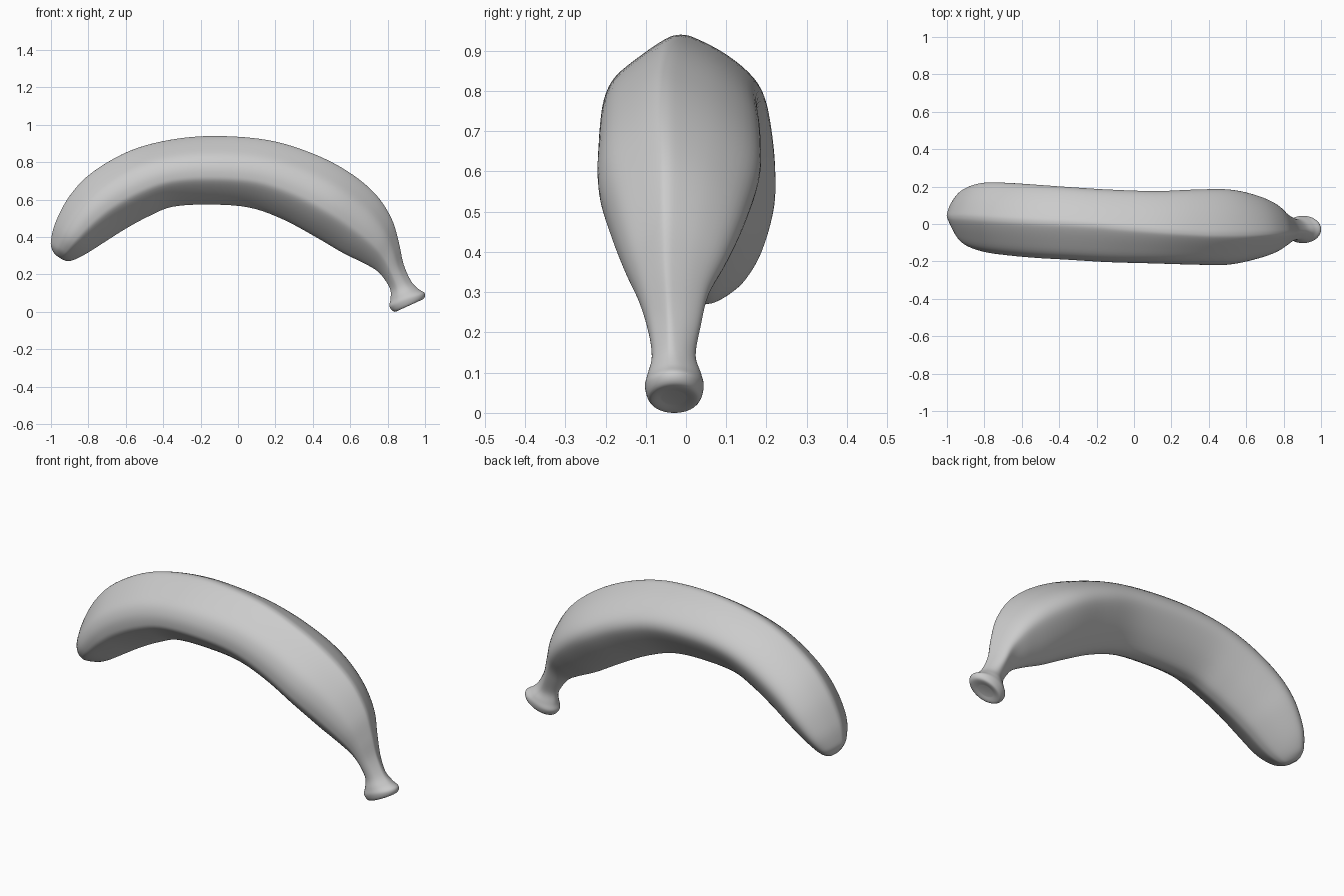
import bpy, bmesh
from math import sin, cos, tau
from mathutils import Vector

if "Cube" in bpy.data.objects:
    bpy.data.objects.remove(bpy.data.objects["Cube"])

# Stations along the fruit: outer x, z, inner x, z, y min, y max
STATIONS = [
    (-.975, .303, -.945, .283, .03, .09),
    (-.995, .335, -.91, .271, -.01, .115),
    (-1.0, .38, -.865, .283, -.06, .15),
    (-.975, .48, -.80, .318, -.115, .19),
    (-.90, .62, -.70, .382, -.148, .219),
    (-.78, .745, -.60, .445, -.165, .221),
    (-.58, .86, -.48, .51, -.18, .211),
    (-.36, .92, -.35, .562, -.19, .198),
    (-.12, .94, -.15, .574, -.203, .184),
    (.16, .918, .06, .558, -.21, .176),
    (.39, .85, .24, .495, -.216, .184),
    (.58, .755, .42, .398, -.217, .184),
    (.73, .635, .56, .316, -.188, .152),
    (.82, .50, .67, .262, -.154, .107),
    (.86, .37, .745, .218, -.118, .058),
    (.885, .255, .79, .165, -.094, .036),
    (.925, .165, .815, .115, -.085, .024),
    (.965, .122, .815, .065, -.096, .038),
    (.998, .10, .81, .028, -.102, .044),
    (.993, .07, .838, .000, -.09, .032),
    (.95, .054, .876, .022, -.06, .0),
]

# Cross-section: side offset (-1..1), depth from outer ridge to inner side (0..1)
SECTION = [(0, 0), (.18, .025), (.55, .13), (.88, .28), (1, .42), (.92, .57), (.62, .79),
           (.25, .96), (0, 1), (-.22, .975), (-.62, .83), (-.93, .67), (-1, .56),
           (-.98, .42), (-.84, .28), (-.52, .145), (-.18, .03)]
STEPS = 5


def smooth(points, steps, closed=False):
    """Catmull-Rom interpolation of vectors of any size."""
    n = len(points)
    pick = (lambda i: points[i % n]) if closed else (lambda i: points[max(0, min(n - 1, i))])
    out = []
    for i in range(n if closed else n - 1):
        for k in range(steps):
            t = k / steps
            out.append([.5 * (2 * b + (c - a) * t + (2 * a - 5 * b + 4 * c - d) * t * t
                              + (3 * b - a - 3 * c + d) * t ** 3)
                        for a, b, c, d in zip(pick(i - 1), pick(i), pick(i + 1), pick(i + 2))])
    if not closed:
        out.append(list(points[-1]))
    return out


# Banana skin: loft the ridged section along the stations
bm = bmesh.new()
rings = []
profile = smooth(SECTION, 4, closed=True)
n = len(profile)
for k, (ox, oz, ix, iz, y0, y1) in enumerate(smooth(STATIONS, STEPS)):
    mid, half = (y0 + y1) / 2, (y1 - y0) / 2
    # The outer ridge drifts to the front side towards the stem
    drift = -.2 * half * min(1, max(0, (ox + .2) / .6))
    # The section becomes oval at the cut end of the stem
    w = min(1, max(0, (k / STEPS - 15) / 3))
    ring = []
    for i, (s, t) in enumerate(profile):
        a = tau * i / n
        s, t = s + (sin(a) - s) * w, t + ((1 - cos(a)) / 2 - t) * w
        y = mid + half * s + drift * (1 - w) * max(0, 1 - abs(s)) * (1 - t)
        ring.append(bm.verts.new(Vector((ox + (ix - ox) * t, y, oz + (iz - oz) * t))))
    rings.append(ring)
for a, b in zip(rings, rings[1:]):
    for i in range(n):
        j = (i + 1) % n
        bm.faces.new((a[i], a[j], b[j], b[i]))

# Blossom tip and cut stem end
bm.faces.new(rings[0])
bm.faces.new(rings[-1])
bmesh.ops.recalc_face_normals(bm, faces=bm.faces)
for f in bm.faces:
    f.smooth = True

mesh = bpy.data.meshes.new("banana")
bm.to_mesh(mesh)
bm.free()
banana = bpy.data.objects.new("banana", mesh)
bpy.context.collection.objects.link(banana)
